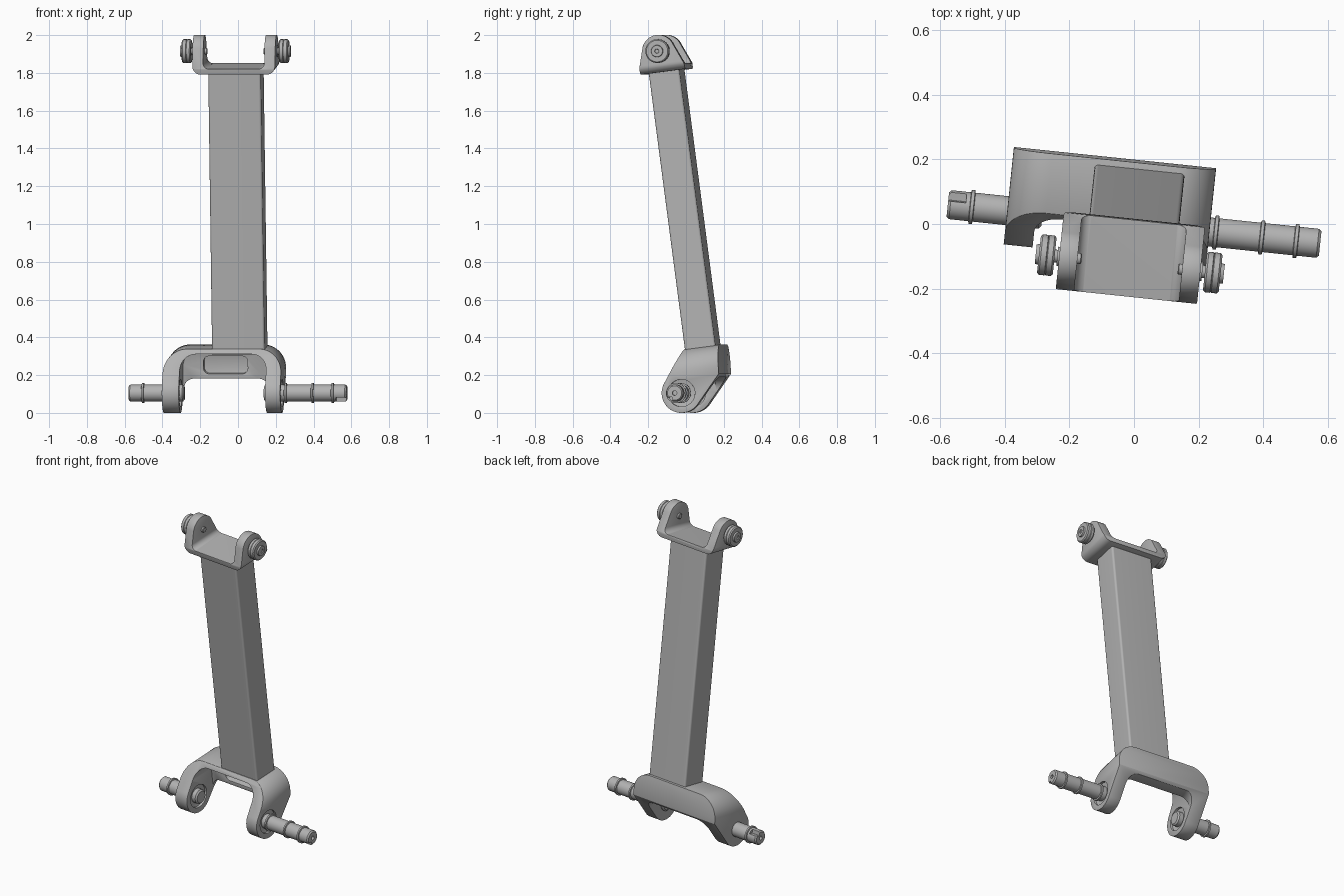
import bpy, bmesh
from math import sin, cos, radians, pi
from mathutils import Matrix

if "Cube" in bpy.data.objects:
    bpy.data.objects.remove(bpy.data.objects["Cube"])

# Link frame: origin on the lower shaft axis, leaning forward and slightly turned
FRAME = (Matrix.Translation((0, 0, 0.105)) @ Matrix.Rotation(radians(-6), 4, 'Z')
         @ Matrix.Rotation(radians(7.5), 4, 'X'))

grey = bpy.data.materials.new("metal_grey")
grey.use_nodes = True
COLOUR = (0.45, 0.45, 0.45, 1)
grey.diffuse_color = COLOUR
grey.node_tree.nodes["Principled BSDF"].inputs["Base Color"].default_value = COLOUR


def arc(cx, cy, r, a0, a1, n=12):
    angles = [radians(a0 + (a1 - a0) * i / n) for i in range(n + 1)]
    return [(cx + r * cos(a), cy + r * sin(a)) for a in angles]


def rounded_rect(x0, x1, y0, y1, low, high):
    """Rectangle outline with separate lower and upper corner radii."""
    return (arc(x0 + low, y0 + low, low, 180, 270) + arc(x1 - low, y0 + low, low, 270, 360)
            + arc(x1 - high, y1 - high, high, 0, 90) + arc(x0 + high, y1 - high, high, 90, 180))


def make(name, bm):
    bmesh.ops.remove_doubles(bm, verts=bm.verts, dist=1e-5)
    bmesh.ops.recalc_face_normals(bm, faces=bm.faces)
    mesh = bpy.data.meshes.new(name)
    bm.to_mesh(mesh)
    bm.free()
    mesh.materials.append(grey)
    ob = bpy.data.objects.new(name, mesh)
    bpy.context.collection.objects.link(ob)
    ob.matrix_world = FRAME
    return ob


def prism(name, outline, axis, a, b):
    """Extrude a 2D outline along an axis from a to b."""
    place = {'x': lambda p, t: (t, p[0], p[1]),
             'y': lambda p, t: (p[0], t, p[1]),
             'z': lambda p, t: (p[0], p[1], t)}[axis]
    bm = bmesh.new()
    lo = [bm.verts.new(place(p, a)) for p in outline]
    hi = [bm.verts.new(place(p, b)) for p in outline]
    bm.faces.new(lo)
    bm.faces.new(hi)
    for i in range(len(lo)):
        j = (i + 1) % len(lo)
        bm.faces.new((lo[i], lo[j], hi[j], hi[i]))
    return make(name, bm)


def turned(name, profile, u=0, v=0, n=40):
    """Turn (x, radius) points around an axis parallel to x."""
    bm = bmesh.new()
    rings = [[bm.verts.new((x, u + r * cos(2 * pi * i / n), v + r * sin(2 * pi * i / n)))
              for i in range(n)] for x, r in profile]
    bm.faces.new(rings[0])
    bm.faces.new(rings[-1])
    for r0, r1 in zip(rings, rings[1:]):
        for i in range(n):
            j = (i + 1) % n
            bm.faces.new((r0[i], r0[j], r1[j], r1[i]))
    return make(name, bm)


def finish(ob, cutters=(), keep=None, bevel=0.0, segments=2):
    """Apply booleans and an edge bevel, remove the helpers, shade smooth."""
    for op, helpers in (('INTERSECT', [keep] if keep else []), ('DIFFERENCE', cutters)):
        for helper in helpers:
            helper.hide_render = True
            mod = ob.modifiers.new("cut", 'BOOLEAN')
            mod.operation, mod.object, mod.solver = op, helper, 'EXACT'
    if bevel:
        mod = ob.modifiers.new("soft_edge", 'BEVEL')
        mod.width, mod.segments = bevel, segments
        mod.limit_method, mod.angle_limit = 'ANGLE', radians(35)
    bpy.context.view_layer.update()
    dg = bpy.context.evaluated_depsgraph_get()
    mesh = bpy.data.meshes.new_from_object(ob.evaluated_get(dg))
    ob.modifiers.clear()
    ob.data = mesh
    for helper in list(cutters) + ([keep] if keep else []):
        bpy.data.objects.remove(helper)
    bpy.ops.object.select_all(action='DESELECT')
    ob.select_set(True)
    bpy.context.view_layer.objects.active = ob
    bpy.ops.object.shade_smooth_by_angle(angle=radians(32))
    return ob


# Long box tube
finish(prism("arm_tube", rounded_rect(-0.14, 0.14, 0.038, 0.202, 0.012, 0.012), 'z', 0.2, 1.715))

# Lower fork: side outline limited to a round-shouldered block, then hollowed
side = arc(0, 0, 0.105, 144.5, 317.7, 32) + [(0.21, 0.075), (0.222, 0.23), (0.035, 0.23)]
fork = prism("lower_fork", side, 'x', -0.395, 0.235)
shoulders = prism("shoulders", rounded_rect(-0.395, 0.235, -0.3, 0.23, 0.01, 0.12), 'y', -0.3, 0.4)
hollows = [
    prism("front_hollow", rounded_rect(-0.305, 0.155, -0.3, 0.205, 0.01, 0.08), 'y', -0.3, 0.13),
    prism("arch", rounded_rect(-0.305, 0.155, -0.31, 0.06, 0.01, 0.06), 'y', -0.31, 0.4),
    prism("pocket", rounded_rect(-0.195, 0.04, 0.085, 0.18, 0.03, 0.03), 'y', 0.1, 0.17),
    turned("bearing_recess", [(0.22, 0.072), (0.3, 0.072)]),
    turned("inner_recess", [(-0.32, 0.072), (-0.29, 0.072)]),
]
finish(fork, hollows, shoulders, bevel=0.008)


# Stub shafts with raised rings, chamfered ends and a keyway
def shaft(name, inner, outer, rings, key_u, key_v):
    s = 1 if outer > inner else -1
    r = 0.045
    profile = [(inner, 0.036), (inner + 0.008 * s, r)]
    for x in rings:
        profile += [(x - 0.007 * s, r), (x - 0.005 * s, 0.053), (x + 0.005 * s, 0.053), (x + 0.007 * s, r)]
    profile += [(outer - 0.008 * s, r), (outer, 0.038)]
    ob = turned(name, profile)
    key = prism("keyway", rounded_rect(key_u - 0.014, key_u + 0.014, key_v - 0.014, key_v + 0.014,
                                       0.002, 0.002), 'x', outer - 0.055 * s, outer + 0.02 * s)
    centre_hole = turned("centre_hole", [(outer - 0.02 * s, 0.012), (outer + 0.02 * s, 0.012)])
    finish(ob, [key, centre_hole])


shaft("right_shaft", -0.285, -0.58, [-0.505], 0.03, 0.032)
shaft("left_shaft", 0.14, 0.58, [0.255, 0.398, 0.505], -0.03, -0.032)

# Upper clevis: U section limited to a tapered, round-topped side outline
cu, cv = 0.113, 1.811
tapered = arc(cu, cv, 0.086, 18, 162, 28) + [(0, 1.73), (0, 1.70), (0.24, 1.70), (0.24, 1.73)]
clevis = prism("upper_clevis", tapered, 'x', -0.22, 0.22)
outer_shape = prism("clevis_block", rounded_rect(-0.22, 0.22, 1.70, 2.2, 0.045, 0.01), 'y', -0.2, 0.5)
gap = prism("clevis_gap", rounded_rect(-0.163, 0.163, 1.73, 2.3, 0.03, 0.01), 'y', -0.25, 0.55)
finish(clevis, [gap], outer_shape, bevel=0.01)

# Rollers on pins outside the clevis ears
for s, label in ((1, "left"), (-1, "right")):
    finish(turned(label + "_roller", [(x * s, r) for x, r in (
        (0.234, 0.057), (0.240, 0.063), (0.256, 0.063), (0.258, 0.060), (0.260, 0.063),
        (0.277, 0.063), (0.283, 0.057), (0.283, 0.032), (0.293, 0.030), (0.293, 0.012),
        (0.288, 0.010))], cu, cv))
    finish(turned(label + "_pin", [(x * s, r) for x, r in (
        (0.150, 0.014), (0.153, 0.017), (0.215, 0.017), (0.215, 0.030), (0.226, 0.030),
        (0.226, 0.020), (0.24, 0.020))], cu, cv))
